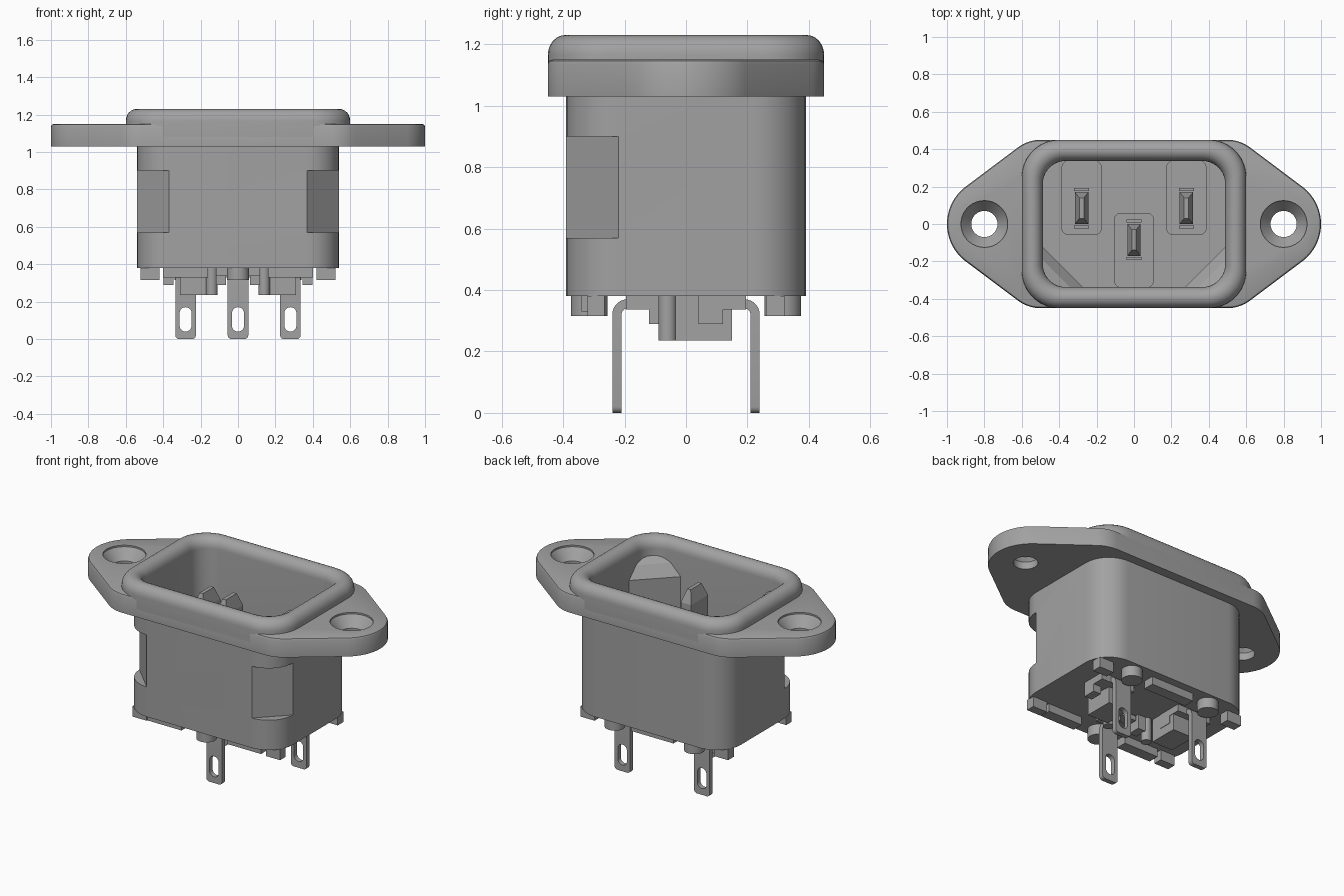
import bpy, bmesh, math
from mathutils import geometry

cube = bpy.data.objects.get("Cube")
if cube:
    bpy.data.objects.remove(cube, do_unlink=True)

# Single plastic grey
grey = bpy.data.materials.new("grey")
grey.use_nodes = True
GREY = (0.36, 0.36, 0.36, 1)
grey.diffuse_color = GREY
grey.node_tree.nodes["Principled BSDF"].inputs["Base Color"].default_value = GREY

FLOOR = 0.58   # bottom of the socket cavity
BASE = 0.38    # underside of the body


def finish(name, bm):
    bmesh.ops.remove_doubles(bm, verts=bm.verts, dist=0.00005)
    bmesh.ops.recalc_face_normals(bm, faces=bm.faces)
    mesh = bpy.data.meshes.new(name)
    bm.to_mesh(mesh)
    bm.free()
    mesh.materials.append(grey)
    ob = bpy.data.objects.new(name, mesh)
    bpy.context.collection.objects.link(ob)
    return ob


def smooth(ob):
    bpy.ops.object.select_all(action='DESELECT')
    ob.select_set(True)
    bpy.context.view_layer.objects.active = ob
    bpy.ops.object.shade_smooth_by_angle(angle=math.radians(32))


def rrect(hx, hy, r=0.0, n=10, cx=0, cy=0):
    """Rounded rectangle outline, counter-clockwise."""
    pts = []
    for k, (sx, sy) in enumerate([(1, 1), (-1, 1), (-1, -1), (1, -1)]):
        for i in range(n if r else 1):
            a = math.pi / 2 * (k + (i / (n - 1) if r else 0))
            pts.append((cx + sx * (hx - r) + r * math.cos(a),
                        cy + sy * (hy - r) + r * math.sin(a)) if r
                       else (cx + sx * hx, cy + sy * hy))
    return pts


def circle(r, cx=0, cy=0):
    return rrect(r, r, r, 10, cx, cy)


def loft(name, sections, axis='Z'):
    """Solid through matching outlines; axis X puts outlines in the yz plane."""
    bm = bmesh.new()
    place = (lambda p, h: (p[0], p[1], h)) if axis == 'Z' else \
            (lambda p, h: (h, p[0], p[1])) if axis == 'X' else \
            (lambda p, h: (p[0], h, p[1]))
    rings = [[bm.verts.new(place(p, h)) for p in pts] for pts, h in sections]
    count = len(rings[0])
    for a, b in zip(rings, rings[1:]):
        for i in range(count):
            j = (i + 1) % count
            bm.faces.new((a[i], a[j], b[j], b[i]))
    bm.faces.new(rings[0][::-1])
    bm.faces.new(rings[-1])
    return finish(name, bm)


def prism(name, pts, lo, hi, axis='Z'):
    return loft(name, [(pts, lo), (pts, hi)], axis)


def box(name, x0, x1, y0, y1, z0, z1):
    return prism(name, [(x0, y0), (x1, y0), (x1, y1), (x0, y1)], z0, z1)


def cut(ob, cutters):
    for c in cutters:
        c.hide_render = True
        m = ob.modifiers.new("cut", 'BOOLEAN')
        m.object, m.operation, m.solver = c, 'DIFFERENCE', 'EXACT'
        bpy.ops.object.select_all(action='DESELECT')
        ob.select_set(True)
        bpy.context.view_layer.objects.active = ob
        bpy.ops.object.modifier_apply(modifier=m.name)
        bpy.data.objects.remove(c, do_unlink=True)


# Housing: body wall, rolled rim and cavity in one lofted skin
skin = [(rrect(0.54, 0.39, 0.17), BASE), (rrect(0.54, 0.39, 0.17), 1.08),
        (rrect(0.60, 0.45, 0.20), 1.08)]
R, MID = 0.0565, 0.5435
for i in range(13):
    a = math.pi * i / 12
    off = R * math.cos(a)
    skin.append((rrect(MID + off, MID - 0.15 + off, 0.16 + off * 0.7),
                 1.165 + 0.065 * math.sin(a)))
skin.append((rrect(MID - R, MID - 0.15 - R, 0.12), FLOOR))
housing = loft("housing", skin)
notches = []
for s in (-1, 1):   # flat notches on the front vertical corners
    tri = [(s * 0.34, -0.42), (s * 0.70, -0.42), (s * 0.70, -0.06)]
    notches.append(prism("notch_cutter", tri, 0.57, 0.90))
cut(housing, notches)
smooth(housing)


# Mounting flange with countersunk screw holes
def flange_outline(inset):
    pts = []
    for s in (-1, 1):
        for cx, cy, r in ((0.75, 0, 0.25), (0.5, 0.25, 0.2), (0.5, -0.25, 0.2)):
            for i in range(64):
                a = math.tau * i / 64
                pts.append((s * cx + (r - inset) * math.cos(a),
                            cy + (r - inset) * math.sin(a)))
    return [pts[i] for i in geometry.convex_hull_2d(pts)]


def flange_ring(inset):
    # move the base outline inwards so that all rings match
    base = flange_outline(0)
    out = []
    for i, p in enumerate(base):
        a, b = base[i - 1], base[(i + 1) % len(base)]
        dx, dy = b[0] - a[0], b[1] - a[1]
        ln = math.hypot(dx, dy)
        out.append((p[0] - dy / ln * inset, p[1] + dx / ln * inset))
    return out


area = sum(p[0] * q[1] - q[0] * p[1] for p, q in
           zip(flange_outline(0), flange_outline(0)[1:]))
d = 1 if area > 0 else -1
flange = loft("flange", [(flange_ring(0), 1.03), (flange_ring(0), 1.135),
                         (flange_ring(0.005 * d), 1.146), (flange_ring(0.015 * d), 1.15)])
holes = [prism("opening_cutter", rrect(0.515, 0.36, 0.14), 0.9, 1.3)]
for s in (-1, 1):
    x = s * 0.8
    holes.append(loft("screw_cutter", [(circle(0.07, x), 0.95), (circle(0.07, x), 1.075),
                                       (circle(0.125, x), 1.14), (circle(0.125, x), 1.25)]))
cut(flange, holes)
smooth(flange)


# Slanted keys in the front corners of the cavity
def key_outline(s, c):
    outer = 0.757
    return [(s * 0.5, 0.5 - c), (s * (c - 0.345), -0.345),
            (s * (outer - 0.345), -0.345), (s * 0.5, 0.5 - outer)]


for s, side in ((1, "left"), (-1, "right")):
    loft("corner_key_" + side, [(key_outline(s, 0.61), FLOOR - 0.02),
                                (key_outline(s, 0.61), 1.02),
                                (key_outline(s, 0.68), 1.09),
                                (key_outline(s, 0.75), 1.12)])


# One contact: pin in the cavity, pad, bent terminal and supports below
def contact(name, x, s, tip):
    y = s * 0.085
    loft(name + "_pin", [(rrect(0.036, 0.085, cx=x, cy=y), FLOOR - 0.05),
                         (rrect(0.036, 0.085, cx=x, cy=y), tip - 0.08),
                         (rrect(0.012, 0.055, cx=x, cy=y), tip)])
    pad = rrect(0.108, 0.20, 0.04, 8, x, s * 0.14)
    smooth(prism(name + "_floor_pad", pad, FLOOR - 0.02, FLOOR + 0.02))
    for e in (-1, 1):
        yy = y + e * 0.1
        box(name + "_guide", x - 0.04, x + 0.04, yy - 0.008, yy + 0.008, FLOOR, FLOOR + 0.035)

    # L-shaped strip, bent over with a round outer and inner radius
    def bend(r):
        return [(s * (0.19 + r * math.sin(a)), 0.32 + r * math.cos(a))
                for a in (math.pi / 2 * i / 8 for i in range(9))]
    strip = [(s * 0.05, 0.37)] + bend(0.05) + [(s * 0.24, 0), (s * 0.21, 0)]
    strip += bend(0.02)[::-1] + [(s * 0.05, 0.34)]
    leg = prism(name + "_terminal", strip, x - 0.055, x + 0.055, 'X')
    bm = bmesh.new()
    bm.from_mesh(leg.data)
    tips = [e for e in bm.edges if all(v.co.z < 0.001 for v in e.verts)
            and abs(e.verts[0].co.x - e.verts[1].co.x) < 0.001]
    bmesh.ops.bevel(bm, geom=tips, offset=0.02, segments=4, profile=0.5, affect='EDGES')
    bm.to_mesh(leg.data)
    bm.free()
    slot = rrect(0.032, 0.065, 0.031, 8, x, 0.105)
    cut(leg, [prism("slot_cutter", slot, s * 0.225 - 0.05, s * 0.225 + 0.05, 'Y')])
    smooth(leg)

    smooth(prism(name + "_button", circle(0.06, x, s * 0.315), 0.315, BASE))
    for e in (-1, 1):   # clamp jaws either side of the strip
        a, b = sorted((x + e * 0.065, x + e * 0.118))
        c, f = sorted((s * 0.04, s * 0.12))
        box(name + "_jaw", a, b, c, f, 0.29, BASE)
    c, f = sorted((s * 0.115, s * 0.195))
    box(name + "_bridge", x - 0.118, x + 0.118, c, f, 0.337, BASE)


contact("centre", 0, -1, 1.13)
contact("left", 0.28, 1, 1.03)
contact("right", -0.28, 1, 1.03)

# Supports and feet on the underside
box("back_bar", -0.15, 0.15, 0.27, 0.34, 0.33, BASE)
for s, side in ((1, "left"), (-1, "right")):
    def side_box(name, x0, x1, y0, y1, z0):
        box(name + "_" + side, *sorted((s * x0, s * x1)), y0, y1, z0, BASE)
    side_box("support_block", 0.165, 0.31, -0.035, 0.15, 0.235)
    side_box("front_bar", 0.16, 0.40, -0.34, -0.27, 0.33)
    side_box("front_foot", 0.42, 0.52, -0.32, -0.265, 0.315)
    side_box("back_foot", 0.42, 0.52, 0.26, 0.32, 0.315)
    smooth(prism("support_post_" + side, circle(0.03, s * 0.14, -0.06), 0.235, BASE))
